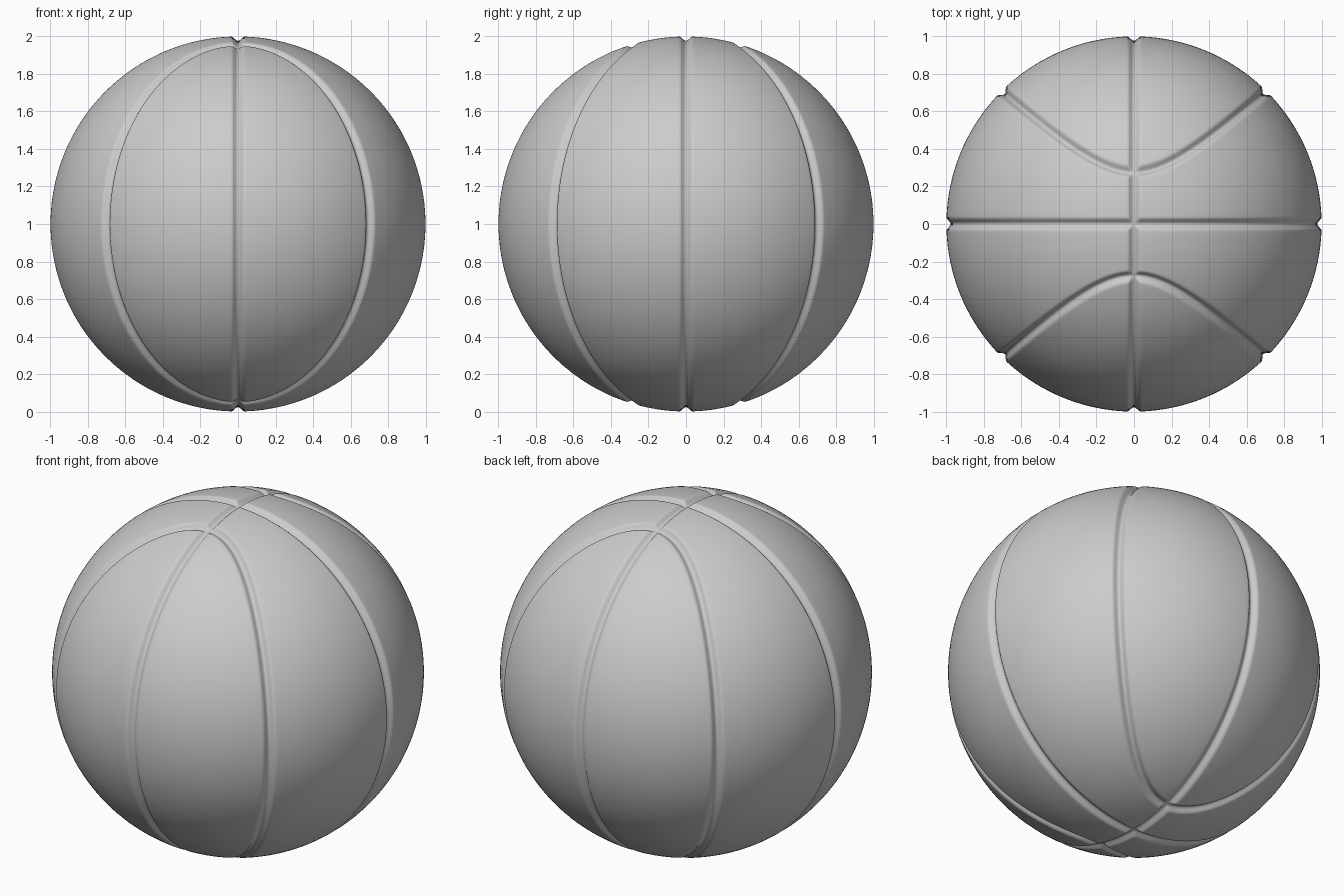
import bpy, bmesh, math
from mathutils import Vector

if "Cube" in bpy.data.objects:
    bpy.data.objects.remove(bpy.data.objects["Cube"])

HALF_W, DEPTH = 0.036, 0.024     # groove half width and depth
A, B = 0.705, 0.96               # oval seam half-axes seen from the front


def seam_distance(p):
    """Distance on the unit sphere to the nearest seam."""
    f = (p.x / A) ** 2 + (p.z / B) ** 2 - 1
    g = Vector((2 * p.x / A ** 2, 0, 2 * p.z / B ** 2))
    g -= p * g.dot(p)
    oval = abs(f) / max(g.length, 0.3)
    return min(abs(p.x), abs(p.y), oval)


# base sphere
bm = bmesh.new()
bmesh.ops.create_icosphere(bm, subdivisions=6, radius=1)

# refine only near the seams
for reach in (0.075, 0.05):
    near = {v for v in bm.verts if seam_distance(v.co.normalized()) < reach}
    edges = [e for e in bm.edges if e.verts[0] in near or e.verts[1] in near]
    bmesh.ops.subdivide_edges(bm, edges=edges, cuts=1, use_grid_fill=True)
    for v in bm.verts:
        v.co.normalize()
bmesh.ops.triangulate(bm, faces=[f for f in bm.faces if len(f.verts) > 3])

# press the rounded grooves into the surface
for v in bm.verts:
    d = seam_distance(v.co)
    r = 1.0
    if d < HALF_W:
        r -= DEPTH * math.cos(d / HALF_W * math.pi / 2) ** 2
    v.co = v.co * r + Vector((0, 0, 1))

for f in bm.faces:
    f.smooth = True
mesh = bpy.data.meshes.new("ball")
bm.to_mesh(mesh)
bm.free()
bpy.context.collection.objects.link(bpy.data.objects.new("ball", mesh))
